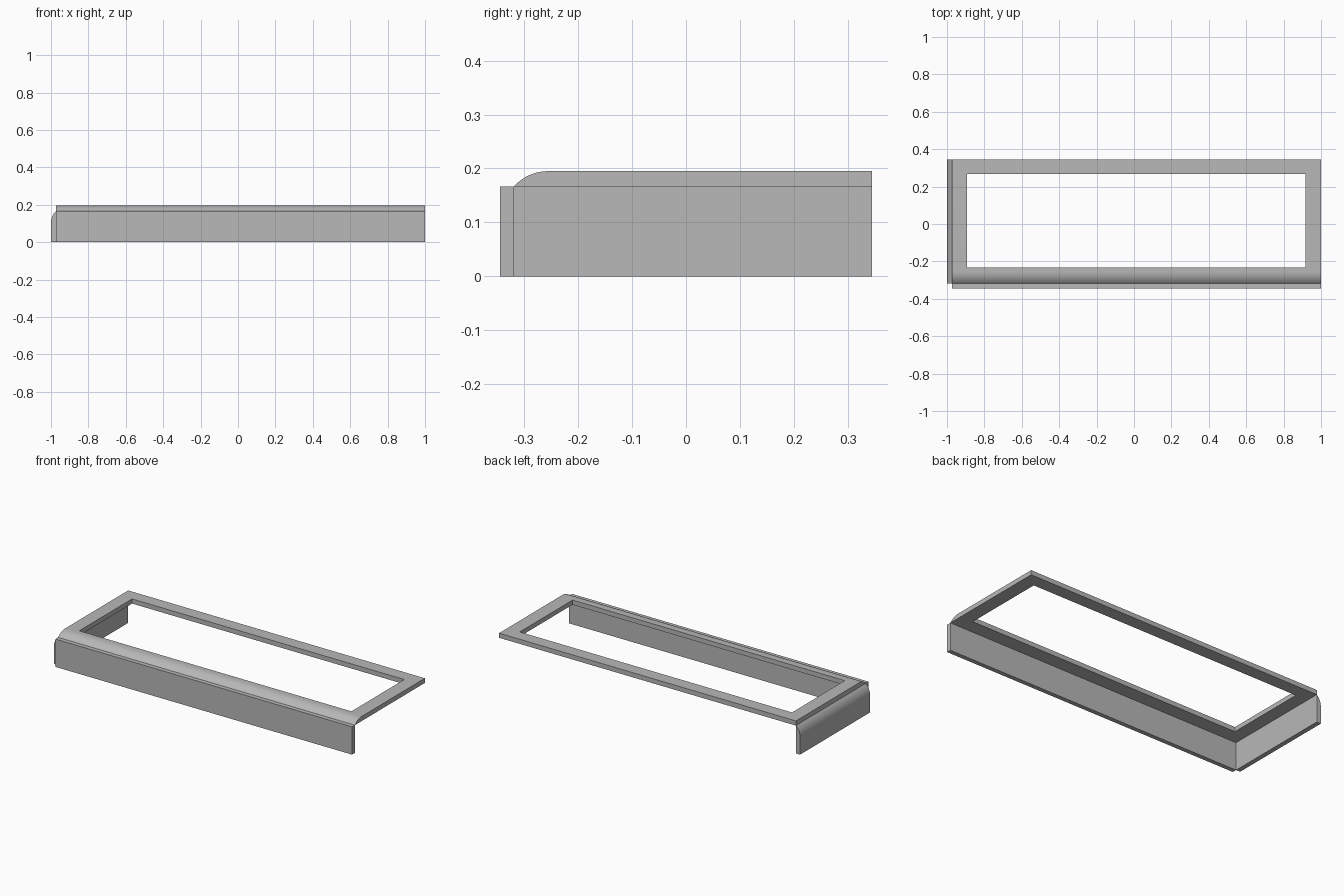
import bpy
import bmesh
import math
from mathutils import Vector

if "Cube" in bpy.data.objects:
    bpy.data.objects.remove(bpy.data.objects["Cube"], do_unlink=True)

# Overall planes
LEFT, RIGHT = -1.0, 1.0
FRONT, BACK = -0.3455, 0.3455
INNER_X, INNER_Y = -0.972, -0.319
LEDGE, TOP = 0.167, 0.195
ROUND = 0.063

grey = bpy.data.materials.new("plain grey")
grey.use_nodes = True
grey.diffuse_color = (0.48, 0.48, 0.48, 1)
grey.node_tree.nodes["Principled BSDF"].inputs["Base Color"].default_value = grey.diffuse_color


def prism(name, profile, to_point, sweep):
    """Extrude a closed 2D profile, placed by to_point, along the sweep vector."""
    bm = bmesh.new()
    face = bm.faces.new([bm.verts.new(to_point(a, b)) for a, b in profile])
    result = bmesh.ops.extrude_face_region(bm, geom=[face])
    moved = [g for g in result["geom"] if isinstance(g, bmesh.types.BMVert)]
    bmesh.ops.translate(bm, verts=moved, vec=Vector(sweep))
    bmesh.ops.recalc_face_normals(bm, faces=bm.faces)
    mesh = bpy.data.meshes.new(name)
    bm.to_mesh(mesh)
    bm.free()
    mesh.materials.append(grey)
    obj = bpy.data.objects.new(name, mesh)
    bpy.context.collection.objects.link(obj)
    return obj


def shoulder(length, depth, steps=16):
    """Shallow arc that starts flat and drops by depth over length."""
    radius = (length ** 2 + depth ** 2) / (2 * depth)
    sweep = math.asin(length / radius)
    return [(radius * math.sin(sweep * i / steps),
             radius * (1 - math.cos(sweep * i / steps))) for i in range(steps + 1)]


def box(name, x0, x1, y0, y1, z0, z1):
    rect = [(x0, y0), (x1, y0), (x1, y1), (x0, y1)]
    return prism(name, rect, lambda a, b: (a, b, z0), (0, 0, z1 - z0))


def smooth(obj):
    bpy.ops.object.select_all(action='DESELECT')
    obj.select_set(True)
    bpy.context.view_layer.objects.active = obj
    bpy.ops.object.shade_smooth_by_angle(angle=math.radians(20))


# Top frame: slab with a rounded front edge and a rectangular opening
profile = [(BACK, LEDGE), (BACK, TOP)]
profile += [(INNER_Y + ROUND - s, TOP - d) for s, d in shoulder(ROUND, TOP - LEDGE)]
top_frame = prism("top_frame", profile, lambda y, z: (INNER_X, y, z), (RIGHT - INNER_X, 0, 0))

cutter = box("opening_cutter", -0.892, 0.917, -0.233, 0.268, 0.1, 0.3)
cutter.hide_render = True
cut = top_frame.modifiers.new("opening", 'BOOLEAN')
cut.operation = 'DIFFERENCE'
cut.solver = 'EXACT'
cut.object = cutter
bpy.ops.object.select_all(action='DESELECT')
bpy.context.view_layer.objects.active = top_frame
top_frame.select_set(True)
bpy.ops.object.modifier_apply(modifier=cut.name)
bpy.data.objects.remove(cutter, do_unlink=True)
smooth(top_frame)

# Front panel, standing just ahead of the frame
box("front_panel", INNER_X, RIGHT, FRONT, INNER_Y, 0, LEDGE)

# Side panel with its outer top edge rounded over
profile = [(INNER_X, 0), (LEFT, 0)]
profile += [(LEFT + d, LEDGE - ROUND + s) for s, d in shoulder(ROUND, INNER_X - LEFT)]
side_panel = prism("right_side_panel", profile, lambda x, z: (x, INNER_Y, z), (0, BACK - INNER_Y, 0))
smooth(side_panel)
